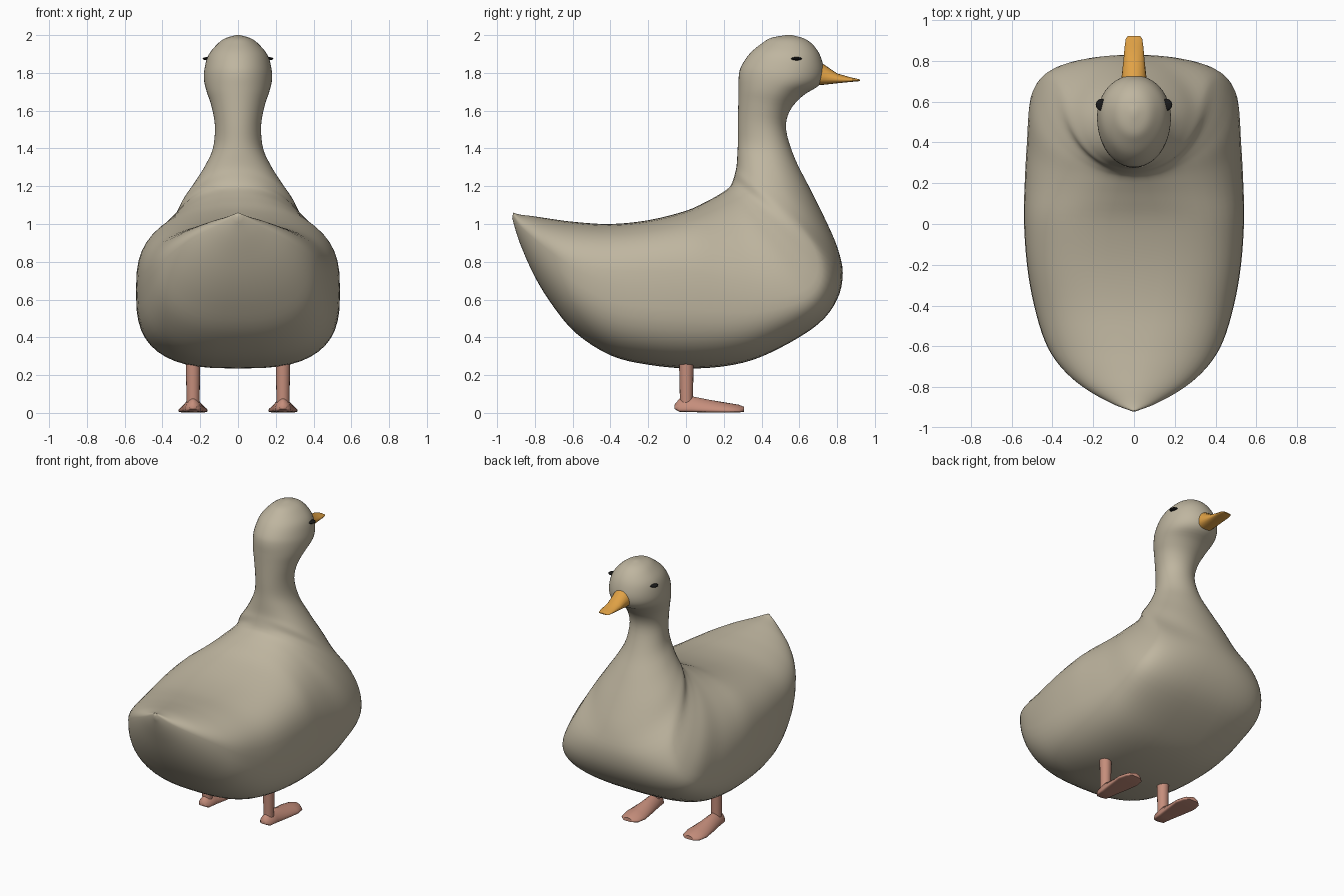
import bpy, bmesh, math
from mathutils import Vector
from mathutils.bvhtree import BVHTree

if "Cube" in bpy.data.objects:
    bpy.data.objects.remove(bpy.data.objects["Cube"])


def material(name, rgb):
    m = bpy.data.materials.new(name)
    m.diffuse_color = (*rgb, 1)
    m.use_nodes = True
    m.node_tree.nodes["Principled BSDF"].inputs["Base Color"].default_value = m.diffuse_color
    return m


PLUMAGE = material("drab plumage", (0.52, 0.465, 0.35))
ORANGE = material("beak orange", (0.75, 0.36, 0.06))
PINK = material("leg pink", (0.56, 0.27, 0.20))
BLACK = material("eye black", (0.01, 0.01, 0.01))


def finish(bm, name, mat, angle=180):
    bmesh.ops.recalc_face_normals(bm, faces=bm.faces)
    me = bpy.data.meshes.new(name)
    bm.to_mesh(me)
    bm.free()
    ob = bpy.data.objects.new(name, me)
    bpy.context.collection.objects.link(ob)
    me.materials.append(mat)
    bpy.ops.object.select_all(action='DESELECT')
    ob.select_set(True)
    bpy.context.view_layer.objects.active = ob
    bpy.ops.object.shade_smooth_by_angle(angle=math.radians(angle))
    return ob


def smooth_stations(st, sub):
    """Catmull-Rom interpolation between section stations."""
    out = []
    for i in range(len(st) - 1):
        a, b, c, d = st[max(i - 1, 0)], st[i], st[i + 1], st[min(i + 2, len(st) - 1)]
        for k in range(sub):
            t = k / sub
            out.append([0.5 * (2 * q + (r - p) * t + (2 * p - 5 * q + 4 * r - s) * t * t
                               + (3 * q - p - 3 * r + s) * t ** 3)
                        for p, q, r, s in zip(a, b, c, d)])
    return out + [list(st[-1])]


def loft(st, sides, cx=0.0):
    """Each station: upper y,z, lower y,z, half width, widest fraction, upper and lower squareness."""
    bm = bmesh.new()
    rings = []
    for uy, uz, ly, lz, w, f, p, q in st:
        up, lo = Vector((cx, uy, uz)), Vector((cx, ly, lz))
        mid = up.lerp(lo, f)
        ring = []
        for k in range(sides):
            a = 2 * math.pi * k / sides
            c, s = math.cos(a), math.sin(a)
            e = p if s >= 0 else q
            x = math.copysign(w * abs(c) ** (2 / e), c)
            co = mid.lerp(up if s >= 0 else lo, abs(s) ** (2 / e))
            ring.append(bm.verts.new(co + Vector((x, 0, 0))))
        rings.append(ring)
    for r0, r1 in zip(rings, rings[1:]):
        for k in range(sides):
            j = (k + 1) % sides
            bm.faces.new((r0[k], r0[j], r1[j], r1[k]))
    bm.faces.new(rings[0])
    bm.faces.new(rings[-1])
    return bm


# Body, tail to breast
trunk = [
    (-.915, 1.06, -.92, 1.03, .012, .4, 2, 2),
    (-.88, 1.05, -.88, .90, .11, .38, 1.7, 2),
    (-.80, 1.04, -.80, .72, .25, .38, 1.8, 2.2),
    (-.70, 1.025, -.70, .56, .36, .4, 2, 2.4),
    (-.58, 1.01, -.58, .42, .435, .43, 2.3, 2.6),
    (-.40, 1.0, -.40, .305, .49, .46, 2.7, 2.8),
    (-.20, 1.02, -.20, .255, .525, .47, 2.9, 2.9),
    (.0, 1.07, .05, .235, .54, .5, 2.7, 2.9),
    (.12, 1.125, .30, .265, .535, .58, 2.3, 3),
    (.19, 1.165, .50, .345, .525, .68, 2.1, 3),
    (.225, 1.19, .70, .47, .51, .77, 2, 2.9),
    (.24, 1.21, .80, .60, .455, .8, 2, 2.6),
    (.25, 1.235, .83, .74, .38, .74, 2, 2.3),
]
# Neck and head
neck = [(*s, .55, 2, 2) for s in [
    (.26, 1.27, .80, .88, .31),
    (.268, 1.31, .73, 1.04, .25),
    (.272, 1.37, .65, 1.20, .185),
    (.275, 1.44, .575, 1.35, .135),
    (.275, 1.53, .53, 1.50, .122),
    (.277, 1.65, .55, 1.60, .14),
    (.278, 1.72, .62, 1.68, .165),
    (.28, 1.79, .705, 1.735, .18),
    (.295, 1.84, .73, 1.80, .178),
    (.34, 1.905, .715, 1.88, .158),
    (.40, 1.955, .68, 1.94, .115),
    (.45, 1.985, .63, 1.98, .07),
    (.53, 2.0, .56, 2.0, .01),
]]
body_mesh = loft(smooth_stations(trunk + neck, 4), 48)
tree = BVHTree.FromBMesh(body_mesh)
finish(body_mesh, "body", PLUMAGE)

# Beak
beak = [(y, t, y, b, w, .6, 2, 2.5) for y, t, b, w in [
    (.68, 1.875, 1.735, .065), (.73, 1.845, 1.737, .06), (.80, 1.797, 1.745, .052),
    (.87, 1.777, 1.752, .046), (.91, 1.768, 1.755, .04), (.922, 1.764, 1.758, .03)]]
finish(loft(beak, 20), "beak", ORANGE, 50)

for side, label in ((-1, "left"), (1, "right")):
    # Leg
    bm = bmesh.new()
    bmesh.ops.create_cone(bm, cap_ends=True, segments=16, radius1=.034, radius2=.04, depth=.27)
    bmesh.ops.translate(bm, verts=bm.verts, vec=(side * .238, .002, .19))
    finish(bm, label + "_leg", PINK, 50)

    # Flat webbed foot
    foot = [(y, t, y, b, w, .8, 1.6, 4) for y, t, b, w in [
        (-.06, .045, .02, .02), (-.035, .075, .006, .042), (.03, .088, .004, .05),
        (.12, .07, .002, .064), (.22, .053, .002, .078), (.28, .043, .002, .066),
        (.307, .032, .006, .035)]]
    finish(loft(foot, 20, side * .238), label + "_foot", PINK, 50)

    # Eye disc laid on the head surface
    hit, normal, _, _ = tree.ray_cast(Vector((side, .585, 1.875)), Vector((-side, 0, 0)))
    bm = bmesh.new()
    bmesh.ops.create_uvsphere(bm, u_segments=20, v_segments=10, radius=.029)
    bmesh.ops.scale(bm, verts=bm.verts, vec=(1, 1, .3))
    if normal.x * side < 0:
        normal = -normal
    bmesh.ops.rotate(bm, verts=bm.verts, cent=(0, 0, 0),
                     matrix=normal.to_track_quat('Z', 'Y').to_matrix())
    bmesh.ops.translate(bm, verts=bm.verts, vec=hit)
    finish(bm, label + "_eye", BLACK)
